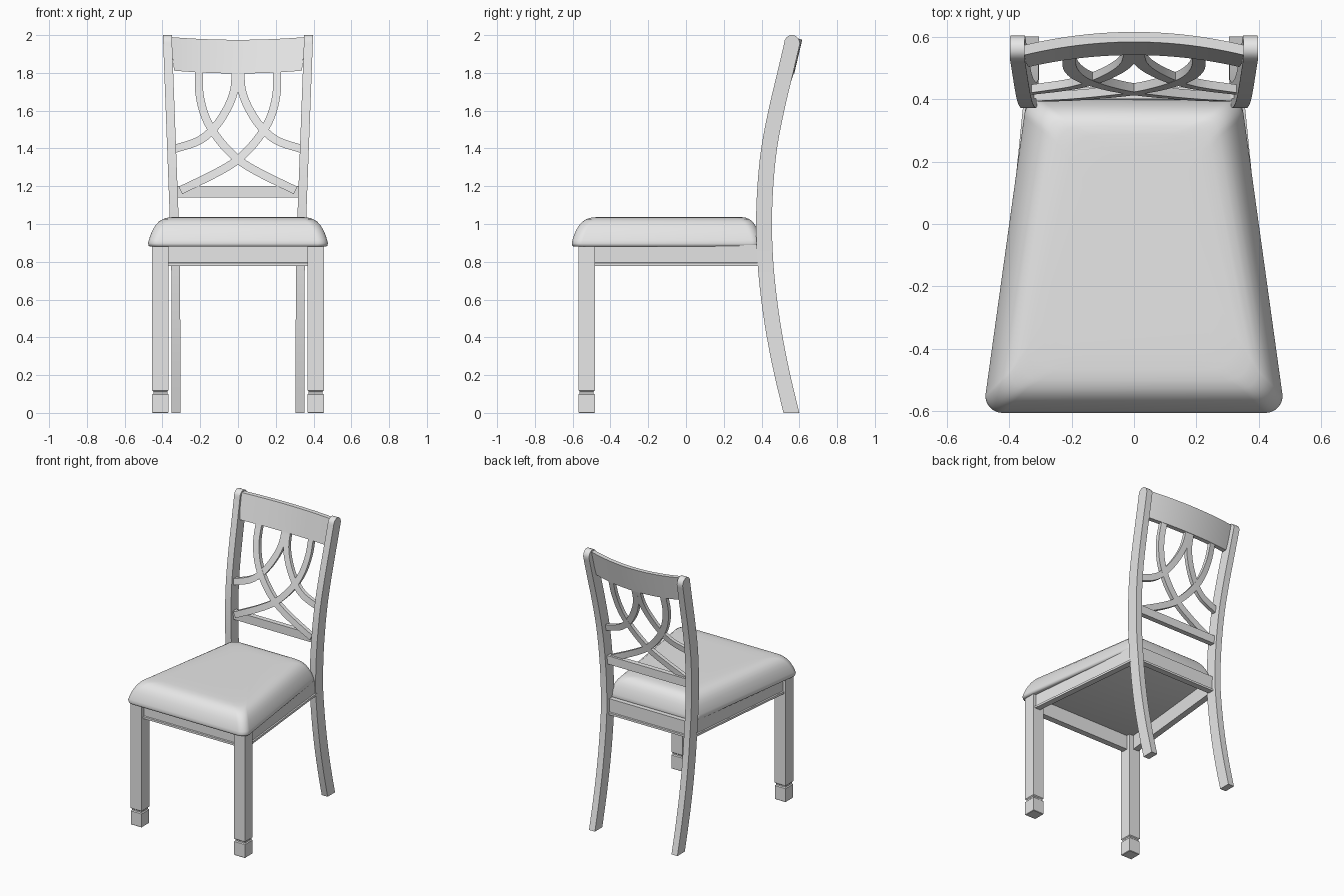
import bpy, bmesh, math
from mathutils import Vector

if "Cube" in bpy.data.objects:
    bpy.data.objects.remove(bpy.data.objects["Cube"])

grey = bpy.data.materials.new("light_grey")
grey.diffuse_color = (0.8, 0.8, 0.8, 1)
grey.use_nodes = True
grey.node_tree.nodes["Principled BSDF"].inputs["Base Color"].default_value = grey.diffuse_color


def loft(name, rings, angle=35):
    """Skin a list of equal-length closed rings and cap both ends."""
    bm = bmesh.new()
    rows = [[bm.verts.new(p) for p in ring] for ring in rings]
    n = len(rows[0])
    for a, b in zip(rows, rows[1:]):
        for i in range(n):
            j = (i + 1) % n
            bm.faces.new((a[i], a[j], b[j], b[i]))
    bm.faces.new(rows[0])
    bm.faces.new(rows[-1])
    bmesh.ops.recalc_face_normals(bm, faces=bm.faces)
    me = bpy.data.meshes.new(name)
    bm.to_mesh(me)
    bm.free()
    me.materials.append(grey)
    me.shade_smooth()
    me.set_sharp_from_angle(angle=math.radians(angle))
    ob = bpy.data.objects.new(name, me)
    bpy.context.collection.objects.link(ob)
    return ob


def spline(pts, steps=6):
    """Smooth curve through the given points."""
    v = [Vector(p) for p in pts]
    v = [2 * v[0] - v[1]] + v + [2 * v[-1] - v[-2]]
    out = []
    for i in range(1, len(v) - 2):
        a, b, c, d = v[i - 1:i + 3]
        for k in range(steps):
            t = k / steps
            out.append(0.5 * (2 * b + (c - a) * t + (2 * a - 5 * b + 4 * c - d) * t * t
                              + (3 * b - a - 3 * c + d) * t ** 3))
    out.append(v[-2])
    return out


def lerp_table(table, z):
    for (z0, v0), (z1, v1) in zip(table, table[1:]):
        if z <= z1:
            return v0 + (v1 - v0) * (z - z0) / (z1 - z0)
    return table[-1][1]


# Curve of the back posts: (z, centre y)
POST = [(p.x, p.y) for p in spline([(0, .558), (.2, .51), (.4, .47), (.6, .44), (.8, .42),
                                    (1, .413), (1.2, .42), (1.4, .44), (1.6, .478),
                                    (1.8, .525), (2, .572)], 3)]
LEAN = [(0, .328), (.8, .330), (1.04, .338), (2, .374)]      # (z, centre x)

# Back legs running up into posts, with rounded tops
for s, side in ((-1, "left"), (1, "right")):
    rings = []
    levels = [z for z, _ in POST if z < 1.94] + [1.955, 1.972, 1.985, 1.994, 2.0]
    for z in levels:
        h = .042
        if z > 1.955:
            h = max(.010, .042 * math.sqrt(max(0, 1 - ((z - 1.955) / .0455) ** 2)))
        y, x = lerp_table(POST, z), s * lerp_table(LEAN, z)
        if z > 1.955:
            y = min(y, .561)
        rings.append([(x + a * .0235, y + b * h, z)
                      for a, b in ((-1, -1), (1, -1), (1, 1), (-1, 1))])
    loft(side + "_back_post", rings, 30)

# Front legs with a grooved foot block
for s, side in ((-1, "left"), (1, "right")):
    rings = []
    for z, h in ((0, .040), (.003, .043), (.098, .043), (.104, .037), (.113, .037),
                 (.119, .0435), (.89, .0435)):
        rings.append([(s * .411 + a * h, -.526 + b * h, z)
                      for a, b in ((-1, -1), (1, -1), (1, 1), (-1, 1))])
    loft(side + "_front_leg", rings, 20)


# Aprons with a small bead along the lower edge
def apron(name, p0, p1):
    p0, p1 = Vector(p0), Vector(p1)
    d = (p1 - p0).normalized()
    out = Vector((d.y, -d.x))
    prof = ((0, .89), (0, .796), (.008, .793), (.008, .778), (-.035, .778), (-.035, .89))
    loft(name, [[(p.x + out.x * o, p.y + out.y * o, z) for o, z in prof] for p in (p0, p1)], 20)


apron("front_apron", (-.39, -.545), (.39, -.545))
apron("right_apron", (.436, -.50), (.345, .40))
apron("back_apron", (.33, .43), (-.33, .43))
apron("left_apron", (-.345, .40), (-.436, -.50))


# Padded seat: tapered rounded outline, inset as it rises
def outline(inset, z):
    r = max(.055, inset * .7)
    yf, yb = -.605 + inset, .398 - inset * .8
    xf, xb = .476 - inset, .352 - inset
    ring = []
    for cx, cy, start in ((xf - r, yf + r, -90), (xb - r, yb - r, 0),
                          (-xb + r, yb - r, 90), (-xf + r, yf + r, 180)):
        for k in range(9):
            a = math.radians(start + k * 90 / 8)
            ring.append((cx + r * math.cos(a), cy + r * math.sin(a), z))
    return ring


SEAT = [(.012, .880), (.003, .885), (0, .897), (.004, .915), (.012, .940), (.024, .968),
        (.038, .992), (.056, .1012 * 10), (.078, 1.026), (.105, 1.034), (.14, 1.037), (.2, 1.038)]
loft("padded_seat", [outline(i, z) for i, z in SEAT], 50)


# Depth of the backrest surface, bowed backwards towards the top
def depth(x, z):
    bow = .045 * max(0, min(1, (z - 1.2) / .6))
    return lerp_table(POST, z) - .012 + bow * (1 - (x / .35) ** 2)


# Curved top rail
rings = []
for k in range(25):
    u = -1 + k / 12
    ring = []
    for side, levels in ((-1, range(5)), (1, range(4, -1, -1))):
        for j in levels:
            f = j / 4
            x = u * (.338 + .022 * f)
            z = 1.797 + .015 * u * u + .178 * f
            ring.append((x, depth(x, z) + side * .016, z))
    rings.append(ring)
loft("top_rail", rings)

# Straight lower rail
loft("lower_rail", [[(x, y, z) for y, z in ((.402, 1.14), (.438, 1.14), (.438, 1.2), (.402, 1.2))]
                    for x in (-.335, .335)])


# Lattice bars, swept on the bowed backrest surface
def bar(name, pts, width, thick):
    path = spline(pts)
    rings = []
    for i, p in enumerate(path):
        t = (path[min(i + 1, len(path) - 1)] - path[max(i - 1, 0)]).normalized()
        n = Vector((-t.y, t.x)) * width / 2
        ring = []
        for e, side in ((-1, -1), (1, -1), (1, 1), (-1, 1)):
            q = p + n * e
            ring.append((q.x, depth(q.x, q.y) + side * thick, q.y))
        rings.append(ring)
    loft(name, rings)


LONG = [(-.207, 1.82), (-.204, 1.69), (-.17, 1.56), (-.10, 1.445), (0, 1.342),
        (.12, 1.268), (.305, 1.178)]
SHORT = [(-.012, 1.82), (-.02, 1.71), (-.058, 1.61), (-.125, 1.51), (-.21, 1.44), (-.345, 1.395)]
for s, side in ((1, "left"), (-1, "right")):
    bar(side + "_long_lattice_bar", [(s * x, z) for x, z in LONG], .043, .014)
    bar(side + "_short_lattice_bar", [(s * x, z) for x, z in SHORT], .043, .013)
